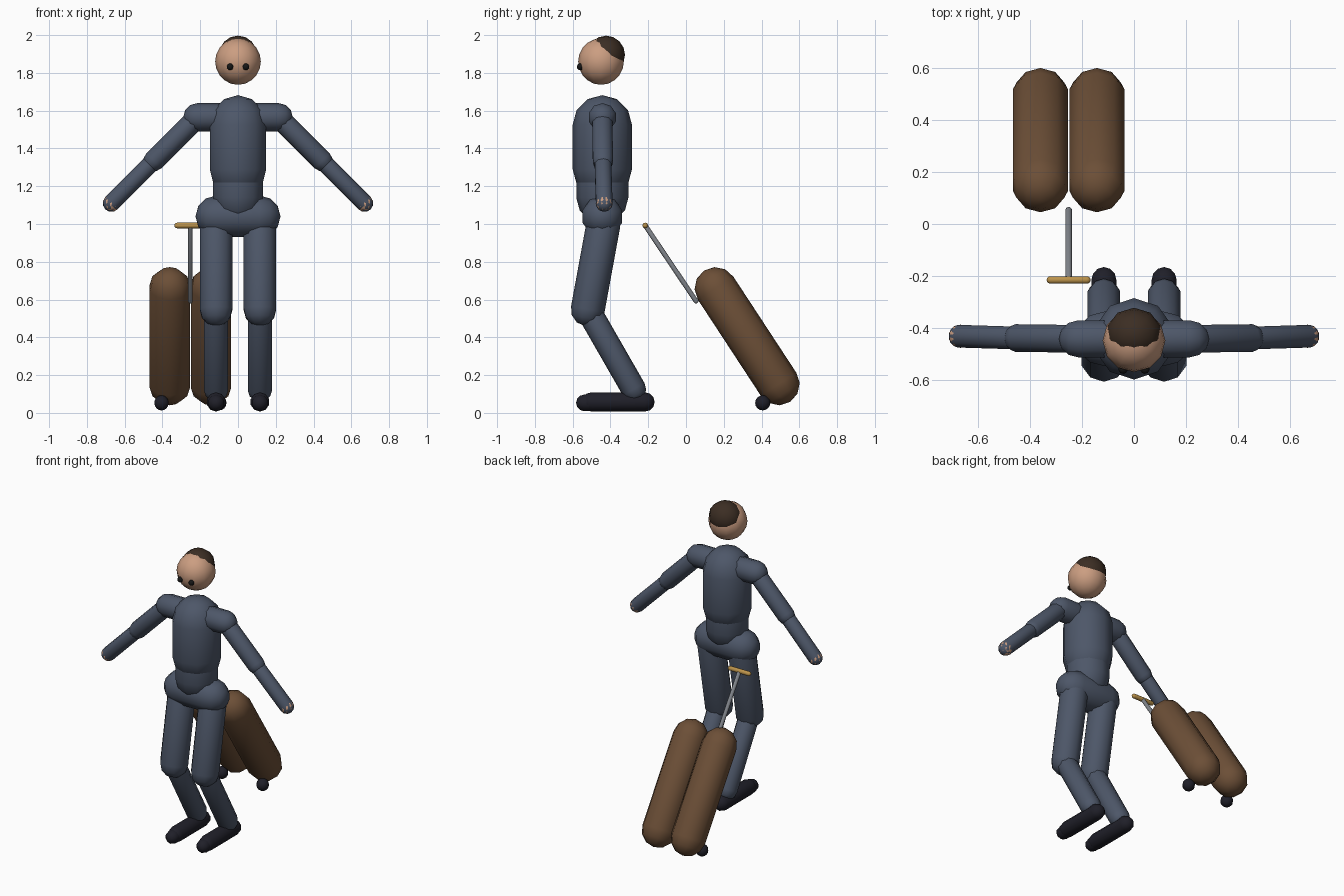
import bpy, bmesh, math
from mathutils import Vector

cube = bpy.data.objects.get("Cube")
if cube:
    bpy.data.objects.remove(cube, do_unlink=True)

SIDES = 10


def material(name, rgb):
    m = bpy.data.materials.new(name)
    m.use_nodes = True
    m.diffuse_color = (*rgb, 1)
    m.node_tree.nodes["Principled BSDF"].inputs["Base Color"].default_value = (*rgb, 1)
    return m


suit = material("slate_blue", (0.075, 0.095, 0.14))
skin = material("skin", (0.60, 0.34, 0.22))
hair_brown = material("dark_brown", (0.045, 0.027, 0.017))
shoe = material("shoe_black", (0.014, 0.014, 0.022))
eye_black = material("eye_black", (0.008, 0.008, 0.008))
leather = material("leather_brown", (0.15, 0.078, 0.038))
steel = material("steel_grey", (0.22, 0.235, 0.26))
brass = material("brass", (0.50, 0.29, 0.07))


def finish(name, bm, mat):
    bmesh.ops.recalc_face_normals(bm, faces=bm.faces)
    for f in bm.faces:
        f.smooth = True
    mesh = bpy.data.meshes.new(name)
    bm.to_mesh(mesh)
    bm.free()
    mesh.materials.append(mat)
    obj = bpy.data.objects.new(name, mesh)
    bpy.context.collection.objects.link(obj)
    return obj


def capsule(name, a, b, r, mat, steps=3):
    """Rounded limb between two joint centres."""
    a, b = Vector(a), Vector(b)
    rot = (b - a).to_track_quat('Z', 'Y')
    bm = bmesh.new()
    rings = []
    for centre, sign in ((a, -1), (b, 1)):
        order = range(steps - 1, -1, -1) if sign < 0 else range(steps)
        for i in order:
            t = i / steps * math.pi / 2
            ring = []
            for k in range(SIDES):
                u = 2 * math.pi * k / SIDES
                p = Vector((math.sin(u) * math.cos(t), math.cos(u) * math.cos(t), sign * math.sin(t)))
                ring.append(bm.verts.new(centre + rot @ (p * r)))
            rings.append(ring)
    for low, high in zip(rings, rings[1:]):
        for k in range(SIDES):
            n = (k + 1) % SIDES
            bm.faces.new((low[k], low[n], high[n], high[k]))
    for ring, centre, sign in ((rings[0], a, -1), (rings[-1], b, 1)):
        pole = bm.verts.new(centre + rot @ Vector((0, 0, sign * r)))
        for k in range(SIDES):
            bm.faces.new((ring[k], ring[(k + 1) % SIDES], pole))
    return finish(name, bm, mat)


def ball(name, centre, radii, mat, segments=SIDES, rings=8):
    bm = bmesh.new()
    bmesh.ops.create_uvsphere(bm, u_segments=segments, v_segments=rings, radius=1)
    bmesh.ops.scale(bm, vec=radii, verts=bm.verts)
    bmesh.ops.translate(bm, vec=centre, verts=bm.verts)
    return finish(name, bm, mat)


# Head
BODY_Y = -0.443
ball("head", (0, -0.45, 1.86), (0.121, 0.121, 0.123), skin, 12, 10)
ball("hair", (0, -0.423, 1.895), (0.107, 0.1, 0.102), hair_brown)

# Trunk
capsule("chest", (0, BODY_Y, 1.29), (0, BODY_Y, 1.525), 0.157, suit)
capsule("abdomen", (0, BODY_Y, 1.14), (0, BODY_Y, 1.3), 0.138, suit)
capsule("pelvis", (-0.115, BODY_Y, 1.04), (0.115, BODY_Y, 1.04), 0.11, suit)

# Paired parts
for side, s in (("left", 1), ("right", -1)):
    ball(side + "_eye", (s * 0.042, -0.56, 1.832), (0.018,) * 3, eye_black)

    # Arm
    shoulder = (s * 0.215, BODY_Y, 1.565)
    elbow = (s * 0.445, -0.44, 1.335)
    wrist = (s * 0.67, -0.433, 1.11)
    capsule(side + "_shoulder", (s * 0.08, BODY_Y, 1.565), shoulder, 0.075, suit)
    capsule(side + "_upper_arm", shoulder, elbow, 0.056, suit)
    capsule(side + "_forearm", elbow, wrist, 0.046, suit)
    ball(side + "_hand", wrist, (0.045,) * 3, skin)

    # Leg
    x = s * 0.116
    knee = (x, -0.52, 0.548)
    capsule(side + "_thigh", (x, -0.437, 1.0), knee, 0.09, suit)
    capsule(side + "_shin", knee, (x, -0.277, 0.125), 0.066, suit)
    capsule(side + "_foot", (x, -0.217, 0.058), (x, -0.5, 0.058), 0.051, shoe)
    capsule(side + "_toe", (x, -0.46, 0.053), (x, -0.538, 0.053), 0.044, shoe)

# Rolling suitcase
CASE_X = -0.252
for side, s in (("left", 1), ("right", -1)):
    x = CASE_X + s * 0.109
    capsule(side + "_case_half", (x, 0.49, 0.152), (x, 0.157, 0.66), 0.112, leather)
    ball(side + "_wheel", (CASE_X + s * 0.153, 0.406, 0.053), (0.04,) * 3, shoe)
capsule("pull_rod", (CASE_X, 0.053, 0.592), (CASE_X, -0.216, 0.992), 0.013, steel)
capsule("pull_grip", (CASE_X - 0.07, -0.216, 0.992), (CASE_X + 0.07, -0.216, 0.992), 0.015, brass)
